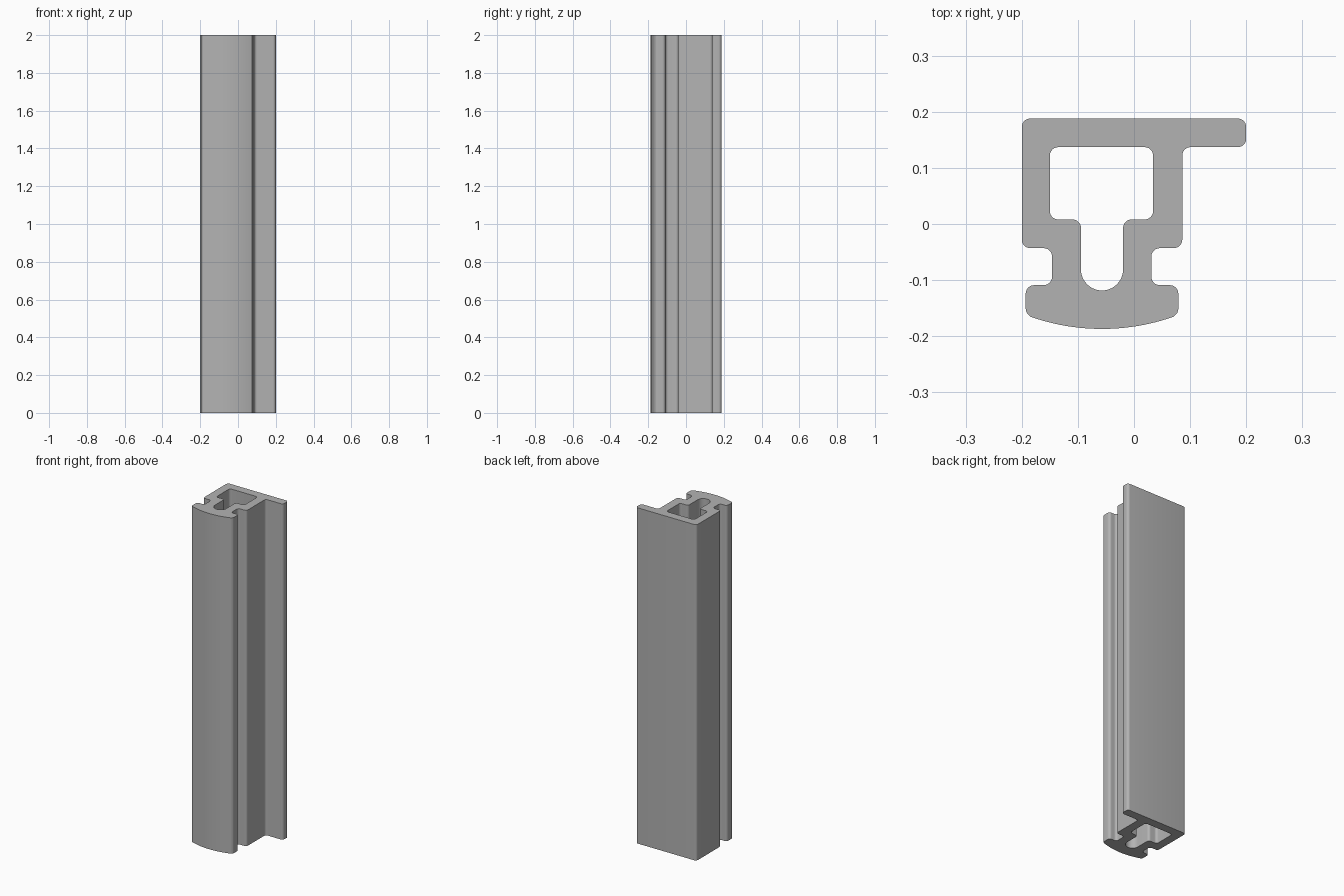
import bpy, bmesh, math
from mathutils import Vector

cube = bpy.data.objects.get("Cube")
if cube:
    bpy.data.objects.remove(cube, do_unlink=True)

LENGTH = 2.0
MID = -0.057      # centre line of the bulb and slot
FILLET = 0.015


def rounded(corners, r=FILLET, steps=6):
    """Replace every corner of a closed outline with a fillet arc."""
    out = []
    n = len(corners)
    for i in range(n):
        p = Vector(corners[i])
        a = (Vector(corners[i - 1]) - p).normalized()
        b = (Vector(corners[(i + 1) % n]) - p).normalized()
        half = a.angle(b) / 2
        reach = r / math.tan(half)
        centre = p + (a + b).normalized() * (r / math.sin(half))
        start, end = p + a * reach - centre, p + b * reach - centre
        sweep = start.angle_signed(end)
        t0 = math.atan2(start.y, start.x)
        for k in range(steps + 1):
            t = t0 - sweep * k / steps
            out.append(centre + Vector((math.cos(t), math.sin(t))) * r)
    return out


def arc(cx, cy, r, start, end, steps):
    return [Vector((cx + r * math.cos(t), cy + r * math.sin(t)))
            for t in (math.radians(start + (end - start) * k / steps)
                      for k in range(steps + 1))]


def splice(points, extra, inside):
    """Swap the run of points chosen by the rule for an arc."""
    first = next(i for i, p in enumerate(points) if inside(p))
    kept = [p for p in points if not inside(p)]
    return kept[:first] + extra + kept[first:]


# Outer outline: flange, box, side grooves and bulb
outer = rounded([
    (-0.2, 0.188), (0.2, 0.188), (0.2, 0.137), (0.086, 0.137),
    (0.086, -0.043), (0.031, -0.043), (0.031, -0.109), (0.079, -0.109),
    (0.079, -0.167), (-0.193, -0.167), (-0.193, -0.109),
    (-0.146, -0.109), (-0.146, -0.043), (-0.2, -0.043)])

# Crowned front face of the bulb, with softened ends
crown_r = 0.385
span = math.degrees(math.asin(0.127 / crown_r))
crown = arc(MID, -0.187 + crown_r, crown_r, 270 + span, 270 - span, 24)
right_end = arc(0.064, -0.151, FILLET, 0, -62, 5)
left_end = [Vector((2 * MID - p.x, p.y)) for p in reversed(right_end)]
outer = splice(outer, right_end + crown + left_end, lambda p: p.y < -0.14)

# Inner outline: square chamber opening into a round-ended slot
slot_r = 0.0375
inner = rounded([
    (-0.15, 0.137), (0.034, 0.137), (0.034, 0.008), (MID + slot_r, 0.008),
    (MID + slot_r, -0.118), (MID - slot_r, -0.118),
    (MID - slot_r, 0.008), (-0.15, 0.008)])
inner = splice(inner, arc(MID, -0.081, slot_r, 0, -180, 20),
               lambda p: p.y < -0.08)

# Fill the cross-section and extrude it to full length
bm = bmesh.new()
for loop in (outer, inner):
    verts = [bm.verts.new((p.x, p.y, 0)) for p in loop]
    for i, v in enumerate(verts):
        bm.edges.new((verts[i - 1], v))
bmesh.ops.triangle_fill(bm, edges=bm.edges[:], use_beauty=True)
caps = bmesh.ops.extrude_face_region(bm, geom=bm.faces[:],
                                     use_keep_orig=True)
top = [g for g in caps["geom"] if isinstance(g, bmesh.types.BMVert)]
bmesh.ops.translate(bm, verts=top, vec=(0, 0, LENGTH))
bmesh.ops.remove_doubles(bm, verts=bm.verts[:], dist=0.00005)
bmesh.ops.recalc_face_normals(bm, faces=bm.faces[:])

mesh = bpy.data.meshes.new("extruded_profile")
bm.to_mesh(mesh)
bm.free()
profile = bpy.data.objects.new("extruded_profile", mesh)
bpy.context.collection.objects.link(profile)

# Plain grey metal
grey = bpy.data.materials.new("plain_grey")
grey.use_nodes = True
colour = (0.45, 0.45, 0.45, 1)
grey.diffuse_color = colour
grey.node_tree.nodes["Principled BSDF"].inputs["Base Color"].default_value = colour
mesh.materials.append(grey)

bpy.ops.object.select_all(action="DESELECT")
profile.select_set(True)
bpy.context.view_layer.objects.active = profile
bpy.ops.object.shade_smooth_by_angle(angle=math.radians(30))
